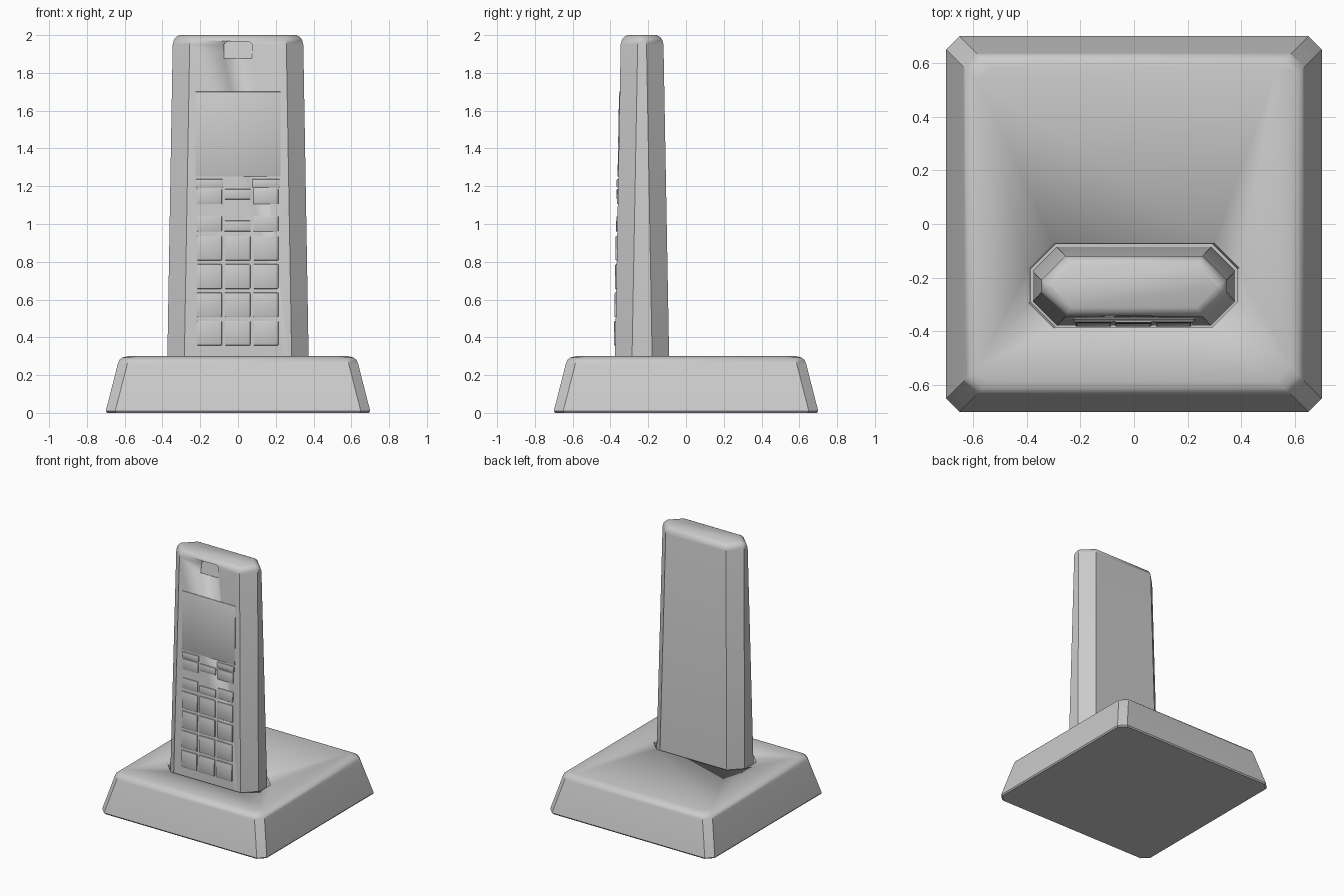
import bpy, bmesh, math

if "Cube" in bpy.data.objects:
    bpy.data.objects.remove(bpy.data.objects["Cube"])

TAPER = 0.018  # lean of handset front and back faces


def front_y(z):
    return -0.345 - (2 - z) * TAPER


def octagon(x0, x1, y0, y1, cx, cy):
    return [(x0 + cx, y0), (x1 - cx, y0), (x1, y0 + cy), (x1, y1 - cy),
            (x1 - cx, y1), (x0 + cx, y1), (x0, y1 - cy), (x0, y0 + cy)]


def finish(name, bm, angle=35):
    bmesh.ops.recalc_face_normals(bm, faces=bm.faces[:])
    me = bpy.data.meshes.new(name)
    bm.to_mesh(me)
    bm.free()
    ob = bpy.data.objects.new(name, me)
    bpy.context.collection.objects.link(ob)
    bpy.ops.object.select_all(action='DESELECT')
    ob.select_set(True)
    bpy.context.view_layer.objects.active = ob
    bpy.ops.object.shade_smooth_by_angle(angle=math.radians(angle))
    return ob


def loft(name, rings):
    """Skin a stack of (z, outline) rings and cap both ends."""
    bm = bmesh.new()
    loops = [[bm.verts.new((x, y, z)) for x, y in pts] for z, pts in rings]
    for a, b in zip(loops, loops[1:]):
        for i in range(len(a)):
            j = (i + 1) % len(a)
            bm.faces.new((a[i], a[j], b[j], b[i]))
    bm.faces.new(loops[0][::-1])
    bm.faces.new(loops[-1])
    return finish(name, bm)


def cut(target, cutter):
    mod = target.modifiers.new("cut", 'BOOLEAN')
    mod.operation = 'DIFFERENCE'
    mod.solver = 'EXACT'
    mod.object = cutter
    bpy.context.view_layer.objects.active = target
    bpy.ops.object.modifier_apply(modifier=mod.name)
    bpy.data.objects.remove(cutter)


def panel(name, x0, x1, z0, z1, raise_by, bevel):
    """Rounded slab lying on the sloping front of the handset."""
    zc, depth = (z0 + z1) / 2, 0.03
    bm = bmesh.new()
    bmesh.ops.create_cube(bm, size=1)
    bmesh.ops.scale(bm, vec=(x1 - x0, depth, z1 - z0), verts=bm.verts)
    bmesh.ops.bevel(bm, geom=bm.edges[:], offset=bevel, segments=2,
                    profile=0.5, affect='EDGES')
    ob = finish(name, bm, 40)
    ob.location = ((x0 + x1) / 2, front_y(zc) - raise_by + depth / 2, zc)
    ob.rotation_euler.x = -math.atan(TAPER)
    return ob


# charging base with sloping sides and a rounded top edge
base_profile = [(0, 0.693), (0.01, 0.70), (0.26, 0.636), (0.28, 0.628),
                (0.293, 0.612), (0.30, 0.585)]
base = loft("charging_base",
            [(z, octagon(-h, h, -h, h, 0.05, 0.05)) for z, h in base_profile])

# slot for the handset
slot = loft("slot_cutter", [
    (0.10, octagon(-0.385, 0.385, -0.383, -0.075, 0.092, 0.093)),
    (0.285, octagon(-0.385, 0.385, -0.383, -0.075, 0.092, 0.093)),
    (0.31, octagon(-0.397, 0.397, -0.392, -0.066, 0.095, 0.095))])
cut(base, slot)


# tapered eight-sided handset with a rounded top
def section(z, inset):
    hx = 0.345 + (2 - z) * 0.017 - inset
    y0, y1 = front_y(z) + inset, -0.12 + (2 - z) * TAPER - inset
    c = 0.09 - inset * 0.4
    return z, octagon(-hx, hx, y0, y1, c, c)


handset = loft("handset", [section(z, i) for z, i in (
    (0.105, 0), (1.95, 0), (1.975, 0.006), (1.99, 0.017), (2.0, 0.035))])

# earpiece scoop, deepest at its top edge
bm = bmesh.new()
arch = [(-0.075, 1.875), (0.075, 1.875), (0.075, 1.95), (0.058, 1.967),
        (-0.058, 1.967), (-0.075, 1.95)]
outer = [bm.verts.new((x, -0.45, z)) for x, z in arch]
inner = [bm.verts.new((x, front_y(z) + 0.001 + (z - 1.875) * 0.17, z))
         for x, z in arch]
bm.faces.new(outer)
bm.faces.new(inner)
for i in range(6):
    j = (i + 1) % 6
    bm.faces.new((outer[i], outer[j], inner[j], inner[i]))
cut(handset, finish("earpiece_cutter", bm))

# display
panel("screen", -0.226, 0.226, 1.25, 1.70, 0.004, 0.002)

# number keys
columns = [(-0.218, -0.085), (-0.07, 0.065), (0.081, 0.214)]
for r in range(4):
    z = 0.357 + r * 0.15
    for c, (x0, x1) in enumerate(columns):
        panel(f"number_key_{r}_{c}", x0, x1, z, z + 0.13, 0.008, 0.005)

# function keys around the navigation area
for side, (x0, x1) in (("left", columns[0]), ("right", columns[2])):
    panel(f"soft_key_{side}", x0 - 0.005, x1 + 0.006, 1.192, 1.238, 0.008, 0.005)
    panel(f"menu_key_{side}", x0, x1, 1.105, 1.185, 0.005, 0.004)
    panel(f"call_key_{side}", x0, x1, 0.96, 1.04, 0.006, 0.004)
panel("navigation_key_up", -0.072, 0.067, 1.13, 1.185, 0.008, 0.005)
panel("navigation_key_down", -0.072, 0.067, 0.96, 1.018, 0.008, 0.005)
